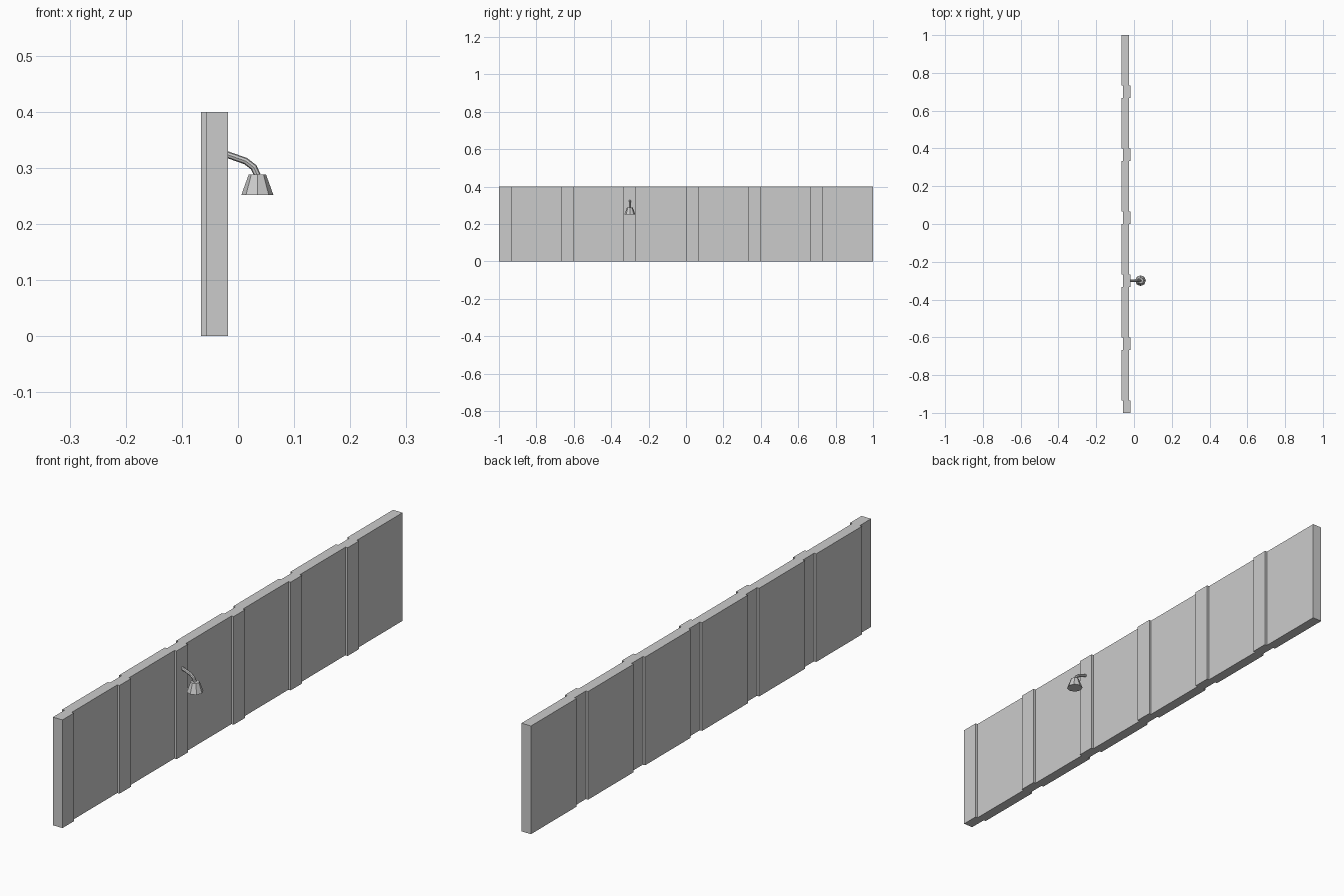
import bpy, bmesh, math
from mathutils import Vector

if "Cube" in bpy.data.objects:
    bpy.data.objects.remove(bpy.data.objects["Cube"])

LAMP_X, LAMP_Y = 0.0345, -0.3


def finish(name, bm):
    bmesh.ops.recalc_face_normals(bm, faces=bm.faces)
    mesh = bpy.data.meshes.new(name)
    bm.to_mesh(mesh)
    bm.free()
    obj = bpy.data.objects.new(name, mesh)
    bpy.context.collection.objects.link(obj)
    return obj


# Corrugated wall: one stepped plan profile, six repeats, extruded up
front, back = [], []
for i in range(6):
    y0 = -1 + i / 3
    for a, b, xb, xf in ((0, 1 / 15, -0.057, -0.018), (1 / 15, 1 / 3, -0.066, -0.027)):
        front += [(xf, y0 + a), (xf, y0 + b)]
        back += [(xb, y0 + a), (xb, y0 + b)]
bm = bmesh.new()
face = bm.faces.new([bm.verts.new((x, y, 0)) for x, y in front + back[::-1]])
top = bmesh.ops.extrude_face_region(bm, geom=[face], use_keep_orig=True)["geom"]
bmesh.ops.translate(bm, vec=(0, 0, 0.4),
                    verts=[v for v in top if isinstance(v, bmesh.types.BMVert)])
finish("corrugated_wall", bm)

# Lamp arm: low-poly tube swept along a bent path
path = [Vector((x, LAMP_Y, z)) for x, z in
        ((-0.02, 0.324), (0.014, 0.312), (0.028, 0.301), (0.0345, 0.287))]
bm = bmesh.new()
rings = []
for i, p in enumerate(path):
    t = (path[min(i + 1, 3)] - path[max(i - 1, 0)]).normalized()
    side = Vector((0, 1, 0))
    up = t.cross(side)
    rings.append([bm.verts.new(p + 0.006 * (side * math.cos(k * math.tau / 8)
                                            + up * math.sin(k * math.tau / 8)))
                  for k in range(8)])
for r, s in zip(rings, rings[1:]):
    for k in range(8):
        bm.faces.new((r[k], r[(k + 1) % 8], s[(k + 1) % 8], s[k]))
bm.faces.new(rings[0])
bm.faces.new(rings[-1])
finish("lamp_arm", bm)

# Lamp shade: closed faceted cone
bpy.ops.mesh.primitive_cone_add(vertices=8, radius1=0.0285, radius2=0.0155, depth=0.036,
                                location=(LAMP_X, LAMP_Y, 0.27))
bpy.context.object.name = "lamp_shade"
